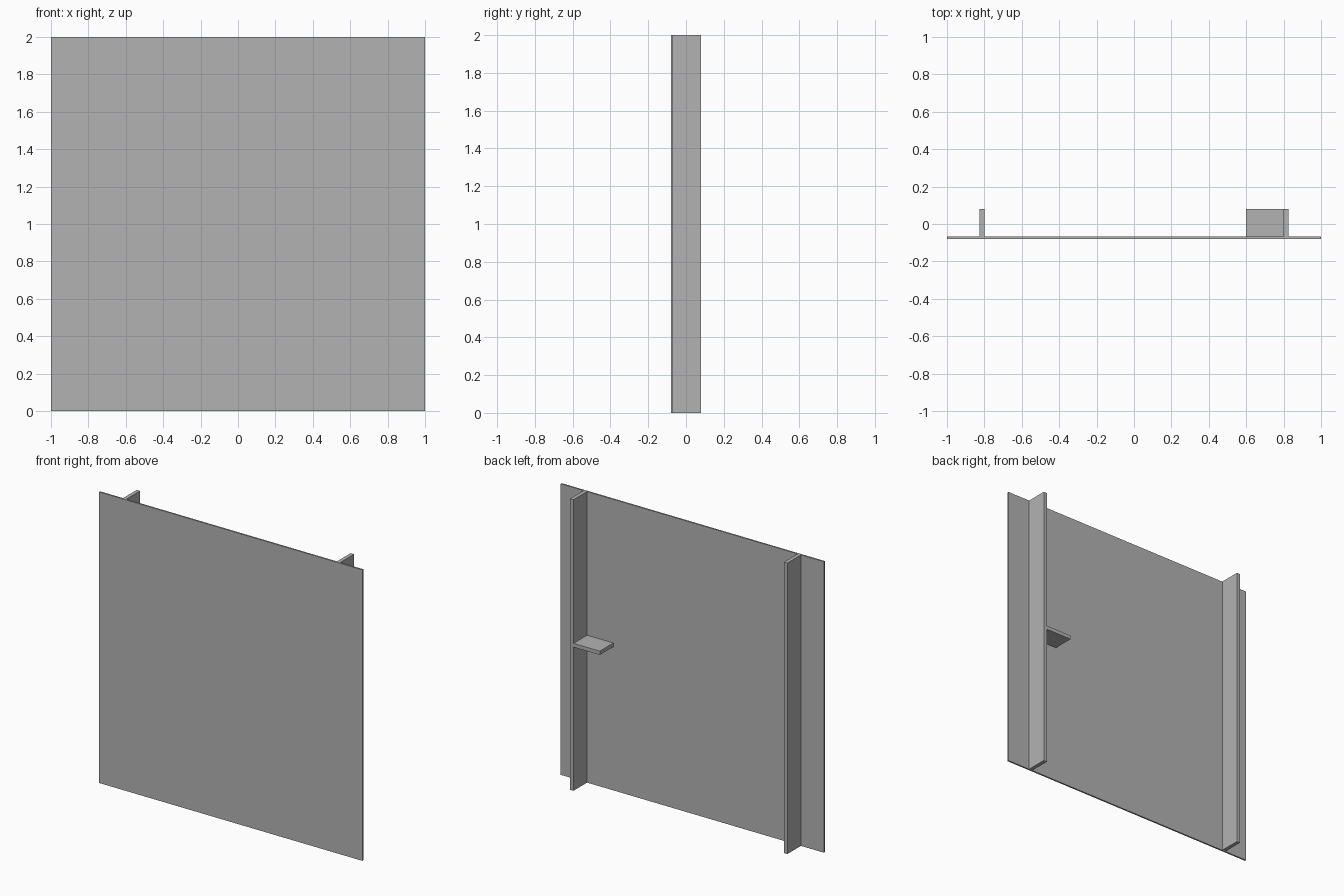
import bpy

cube = bpy.data.objects.get("Cube")
if cube:
    bpy.data.objects.remove(cube, do_unlink=True)

# Single flat grey
grey = bpy.data.materials.new("light_grey")
grey.use_nodes = True
colour = (0.45, 0.45, 0.45, 1)
grey.diffuse_color = colour
grey.node_tree.nodes["Principled BSDF"].inputs["Base Color"].default_value = colour


def box(name, low, high):
    """Axis-aligned box between two corners."""
    centre = [(a + b) / 2 for a, b in zip(low, high)]
    bpy.ops.mesh.primitive_cube_add(size=1, location=centre)
    obj = bpy.context.object
    obj.name = name
    obj.scale = [b - a for a, b in zip(low, high)]
    bpy.ops.object.transform_apply(location=False, rotation=False, scale=True)
    obj.data.materials.append(grey)
    return obj


FRONT, BACK = -0.079, 0.079
SKIN = FRONT + 0.011           # rear face of the thin sheet
INNER, OUTER = 0.8, 0.826      # rib faces, measured from the middle

# Thin square sheet
box("front_panel", (-1, FRONT, 0), (1, SKIN, 2))

# Full-height stiffening ribs behind the sheet
box("left_rib", (INNER, SKIN, 0), (OUTER, BACK, 2))
box("right_rib", (-OUTER, SKIN, 0), (-INNER, BACK, 2))

# Small ledge on the inner side of the left rib
box("ledge", (0.6, SKIN, 0.987), (INNER, BACK, 1.013))
